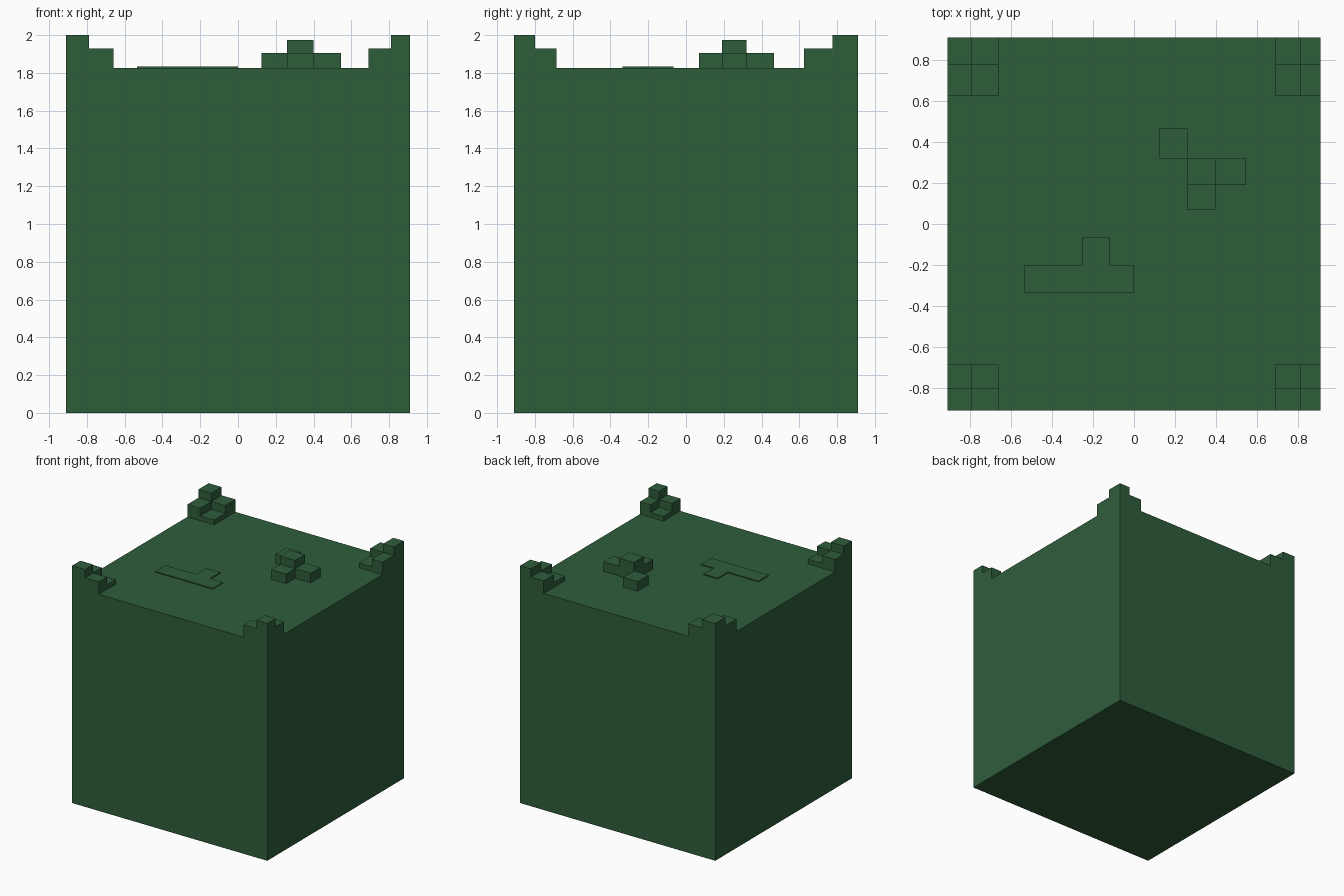
import bpy, bmesh

if "Cube" in bpy.data.objects:
    bpy.data.objects.remove(bpy.data.objects["Cube"])

TOP = 1.825   # top surface of the main block
HALF = 0.91

green = bpy.data.materials.new("dark_green")
green.diffuse_color = (0.028, 0.11, 0.044, 1)
green.use_nodes = True
green.node_tree.nodes["Principled BSDF"].inputs["Base Color"].default_value = green.diffuse_color


def stepped(name, xs, ys, heights, base):
    """Stepped solid on a grid: heights[(i, j)] is the top of cell i, j."""
    bm = bmesh.new()

    def quad(*pts):
        bm.faces.new([bm.verts.new(p) for p in pts])

    for (i, j), h in heights.items():
        x0, x1, y0, y1 = xs[i], xs[i + 1], ys[j], ys[j + 1]
        quad((x0, y0, h), (x1, y0, h), (x1, y1, h), (x0, y1, h))
        # walls only where the neighbouring cell is lower
        sides = [((i, j - 1), (x0, y0), (x1, y0)), ((i + 1, j), (x1, y0), (x1, y1)),
                 ((i, j + 1), (x1, y1), (x0, y1)), ((i - 1, j), (x0, y1), (x0, y0))]
        for cell, a, b in sides:
            low = heights.get(cell, base)
            if low < h:
                quad((*a, low), (*b, low), (*b, h), (*a, h))
    if base == 0:  # underside of the main block
        x0, x1, y0, y1 = xs[0], xs[-1], ys[0], ys[-1]
        quad((x0, y1, 0), (x1, y1, 0), (x1, y0, 0), (x0, y0, 0))
    bmesh.ops.remove_doubles(bm, verts=bm.verts, dist=1e-5)
    mesh = bpy.data.meshes.new(name)
    bm.to_mesh(mesh)
    bm.free()
    mesh.materials.append(green)
    obj = bpy.data.objects.new(name, mesh)
    bpy.context.collection.objects.link(obj)
    return obj


# Main block
stepped("main_block", [-HALF, HALF], [-HALF, HALF], {(0, 0): TOP}, 0)

# Corner steps: tall outer cell, two medium edge cells, low inner cell
x_lines = {"left": ([-HALF, -0.79, -0.66], 0), "right": ([0.69, 0.81, HALF], 1)}
y_lines = {"front": ([-HALF, -0.80, -0.685], 0), "back": ([0.625, 0.775, HALF], 1)}
LEVELS = [1.865, 1.93, 2.0]
for xn, (xs, ox) in x_lines.items():
    for yn, (ys, oy) in y_lines.items():
        cells = {(i, j): LEVELS[(i == ox) + (j == oy)] for i in (0, 1) for j in (0, 1)}
        stepped(f"{yn}_{xn}_corner_steps", xs, ys, cells, TOP)

# Cluster of raised cubes with a taller middle
stepped("cube_cluster", [0.125, 0.26, 0.40, 0.545], [0.07, 0.19, 0.32, 0.465],
        {(0, 2): 1.905, (1, 1): 1.975, (2, 1): 1.905, (1, 0): 1.905}, TOP)

# Thin raised patch with a tab
stepped("thin_patch", [-0.535, -0.25, -0.12, 0.0], [-0.335, -0.20, -0.065],
        {(0, 0): 1.833, (1, 0): 1.833, (2, 0): 1.833, (1, 1): 1.833}, TOP)
